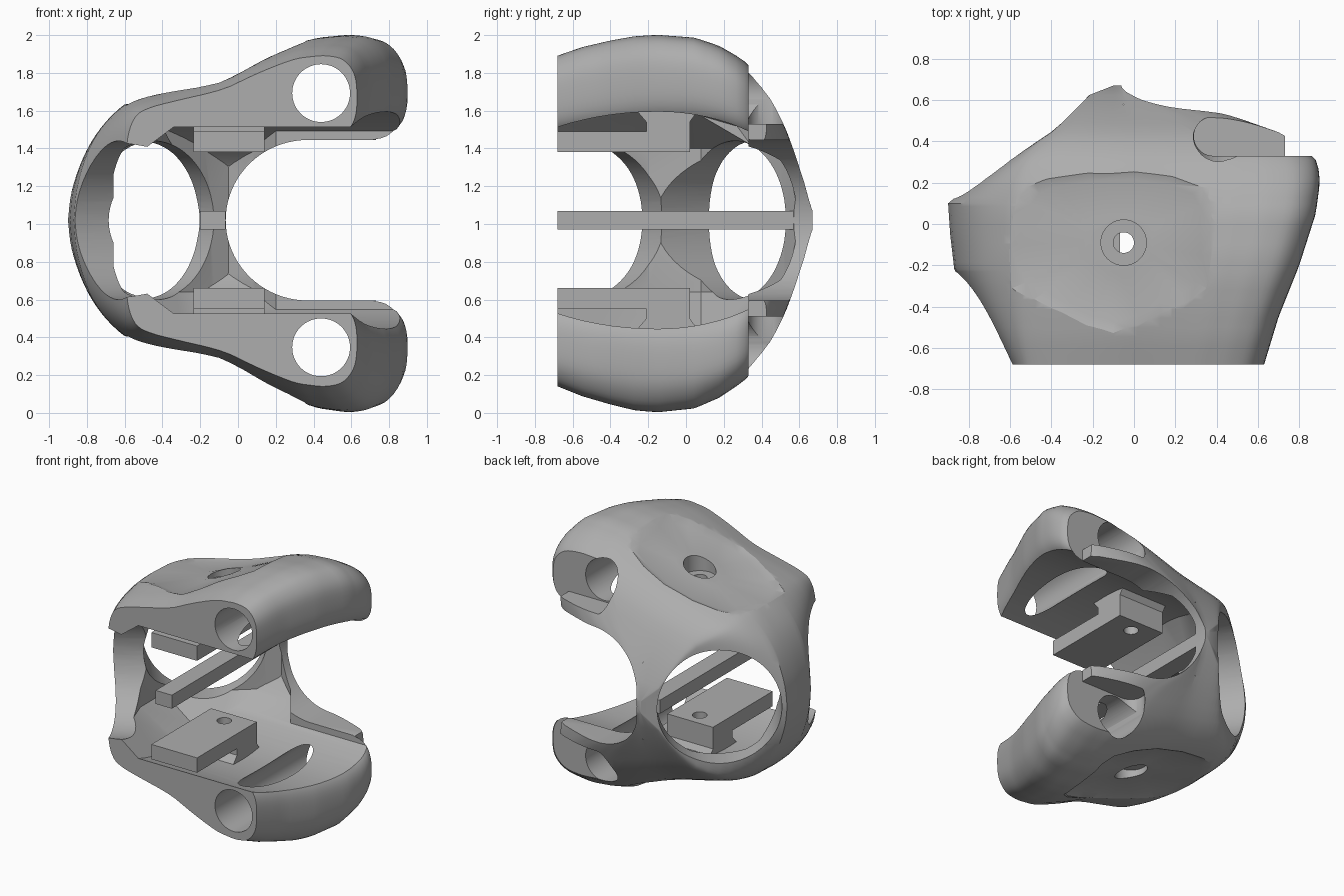
import bpy, bmesh, math
from mathutils import Vector, Matrix

if "Cube" in bpy.data.objects:
    bpy.data.objects.remove(bpy.data.objects["Cube"])

MID = 1.02  # height of the mirror plane
grey = bpy.data.materials.new("plain grey")
grey.use_nodes = True
colour = (0.42, 0.42, 0.42, 1)
grey.diffuse_color = colour
grey.node_tree.nodes["Principled BSDF"].inputs["Base Color"].default_value = colour


def finish(name, bm):
    bmesh.ops.recalc_face_normals(bm, faces=bm.faces)
    me = bpy.data.meshes.new(name)
    bm.to_mesh(me)
    bm.free()
    ob = bpy.data.objects.new(name, me)
    bpy.context.collection.objects.link(ob)
    me.materials.append(grey)
    return ob


def loft(name, rings):
    bm = bmesh.new()
    rows = [[bm.verts.new(p) for p in r] for r in rings]
    n = len(rows[0])
    for a, b in zip(rows, rows[1:]):
        for i in range(n):
            j = (i + 1) % n
            bm.faces.new((a[i], a[j], b[j], b[i]))
    bm.faces.new(rows[0])
    bm.faces.new(rows[-1])
    return finish(name, bm)


def prism(name, plan, z0, z1):
    return loft(name, [[(x, y, z) for x, y in plan] for z in (z0, z1)])


def box(name, x0, x1, y0, y1, z0, z1):
    return prism(name, [(x0, y0), (x1, y0), (x1, y1), (x0, y1)], z0, z1)


def rod(name, start, end, r, sides=64):
    a, b = Vector(start), Vector(end)
    bm = bmesh.new()
    turn = (b - a).to_track_quat('Z', 'Y').to_matrix().to_4x4()
    bmesh.ops.create_cone(bm, cap_ends=True, segments=sides, radius1=r, radius2=r,
                          depth=(b - a).length, matrix=Matrix.Translation((a + b) / 2) @ turn)
    return finish(name, bm)


def combine(ob, other, how='DIFFERENCE'):
    m = ob.modifiers.new("cut", 'BOOLEAN')
    m.operation, m.object, m.solver = how, other, 'EXACT'
    bpy.context.view_layer.objects.active = ob
    bpy.ops.object.modifier_apply(modifier=m.name)
    bpy.data.objects.remove(other)


def interp(table, t):
    for (a, p), (b, q) in zip(table, table[1:]):
        if t <= b:
            return p + (q - p) * max(0, (t - a) / (b - a))
    return table[-1][1]


def smooth_path(pts, steps=4):
    out = []
    for i in range(len(pts) - 1):
        p0, p1, p2, p3 = (Vector(pts[min(max(k, 0), len(pts) - 1)]) for k in range(i - 1, i + 3))
        for s in range(steps):
            t = s / steps
            out.append((2 * p1 + (p2 - p0) * t + (2 * p0 - 5 * p1 + 4 * p2 - p3) * t * t
                        + (3 * p1 - p0 - 3 * p2 + p3) * t ** 3) / 2)
    return out + [Vector(pts[-1])]


# Shell: a C-shaped section lofted from front to back
half = smooth_path([(-.9, 0), (-.88, .16), (-.82, .34), (-.73, .49), (-.6, .615), (-.48, .67),
                    (-.3, .72), (-.1, .775), (.18, .88), (.42, .955), (.56, .975), (.68, .98),
                    (.8, .955), (.88, .87), (.9, .74), (.885, .61), (.82, .53), (.68, .48), (.5, .3)])
height = [(-.68, .87), (-.55, .915), (-.4, .95), (-.27, .973), (-.15, .98), (.05, .965), (.18, .92),
          (.3, .85), (.38, .77), (.45, .66), (.55, .43), (.62, .23), (.67, .06)]
right = [(-.68, .63), (-.45, .7), (-.2, .8), (.05, .88), (.2, .9), (.3, .89), (.36, .83),
         (.43, .74), (.55, .4), (.6, .1), (.67, -.04)]
left = [(-.68, -.6), (-.22, -.87), (-.05, -.89), (.1, -.9), (.2, -.78), (.32, -.6), (.46, -.38),
        (.64, -.2), (.67, -.1)]
PIVOT, SOFT = -.06, 6


def squeeze(x, y, back=1):
    """Fit the section between the plan edges; back=-1 undoes it."""
    if x > PIVOT:
        k = (interp(right, y) - PIVOT) / (.9 - PIVOT)
        return PIVOT + (x - PIVOT) * k ** back
    k = (PIVOT - interp(left, y)) / (.9 + PIVOT)
    u = max((PIVOT - x) / (.9 + PIVOT), .001)
    return PIVOT - (.9 + PIVOT) * (u ** -SOFT + back * (k ** -SOFT - 1)) ** (-1 / SOFT)


def section(y):
    s = interp(height, y) / .98
    ring = [(squeeze(x, y), y, MID + h * s) for x, h in half]
    low = [(squeeze(x, y), y, MID - h * s - .035 * (h * s / .98) ** 12) for x, h in half[:0:-1]]
    return ring + low


stations = sorted({round(-.68 + i * .045, 3) for i in range(30)} | {-.22, .1, .67})
shell = loft("shell", [section(y) for y in stations])

# Hollow inside: rounded vault limited by a pentagonal plan that narrows at top and bottom
plan = [(-.45, -.8), (-.66, -.2), (-.66, .08), (-.14, .52), (-.05, .58), (.08, .5),
        (.2, .33), (1.3, .33), (1.3, -.8)]
hollow = loft("hollow", [[(x + (shift if x < -.4 else 0), y, MID + h) for x, y in plan]
                         for h, shift in ((-.65, .36), (-.38, 0), (.38, 0), (.65, .36))])
ring = [i * math.tau / 80 for i in range(80)]
vault = loft("vault", [[(x, -.15 + (1.03 if math.cos(a) < 0 else .84) * math.cos(a),
                         MID + .575 * math.sin(a)) for a in ring] for x in (-1, 1.5)])
combine(hollow, vault, 'INTERSECT')
combine(shell, hollow)

# Large round side windows and the open slot
for (x, y), (dx, dy) in [((-.53, .365), (-.6, .8)), ((-.66, -.6), (-.86, -.5))]:
    combine(shell, rod("window", (x + dx * .6, y + dy * .6, MID),
                       (x - dx * .5, y - dy * .5, MID), .42, 80))
arc = [math.pi / 2 + i * math.pi / 40 for i in range(41)]
slot = [(.37 + .435 * math.cos(a), MID + .425 * math.sin(a)) for a in arc]
slot += [(1.3, MID - .425), (1.3, MID + .425)]
combine(shell, loft("slot", [[(x, y, z) for x, z in slot] for y in (-1, 1)]))
combine(shell, box("hook_trim", .73, 1.3, .33, 1, -.5, 2.5))


def surface(x, y):
    top = [(p.x, p.y) for p in half[:48]]
    return interp(top, squeeze(x, y, -1)) * interp(height, y) / .98


outline = smooth_path([(-.59, -.31), (-.35, -.43), (-.1, -.53), (.15, -.42), (.35, -.31), (.37, 0),
                       (.33, .18), (0, .255), (-.42, .22), (-.56, .12), (-.6, -.1)], 2)
notch = [(.385 + .095 * math.cos(a), .425 + .095 * math.sin(a)) for a in arc]
notch += [(1.2, .33), (1.2, .52)]
for s in (1, -1):
    # Dished recess in the outer cap
    rings = [[(x, y, MID + s * 1.4) for x, y in outline]]
    for k, drop in ((1.01, -.004), (.88, .03), (.35, .055)):
        pts = [(-.05 + (x + .05) * k, -.09 + (y + .09) * k) for x, y in outline]
        rings.append([(x, y, MID + s * (surface(x, y) - drop)) for x, y in pts])
    combine(shell, loft("recess", rings))
    # Long bore in each arm and the notch behind it
    combine(shell, rod("bore", (.44, -1, MID + s * .673), (.44, 1, MID + s * .673), .153))
    combine(shell, prism("notch", notch, *sorted((MID + s * .51, MID + s * 1.3))))
    # Stepped hole through the cap
    combine(shell, rod("counterbore", (-.05, -.09, MID + s * .66), (-.05, -.09, MID + s * 1.2), .11, 48))
    combine(shell, rod("pin_hole", (-.05, -.09, MID + s * .3), (-.05, -.09, MID + s * 1.2), .05, 32))
    # Mounting plate and its flared foot
    side = "upper" if s > 0 else "lower"
    plate = box(side + "_plate", -.235, .14, -.68, .02, *sorted((MID + s * .36, MID + s * .47)))
    levels = ((.44, -.21, .02), (.52, -.21, .02), (.59, -.27, .07))
    foot = loft(side + "_foot", [[(-.235, a, MID + s * h), (.14, a, MID + s * h),
                                  (.14, b, MID + s * h), (-.235, b, MID + s * h)]
                                 for h, a, b in levels])
    for ob in (plate, foot):
        combine(ob, rod("pin_hole", (-.05, -.09, MID + s * .2), (-.05, -.09, MID + s * 1), .05, 32))

# Straight bar from front to back, with its end trimmed to the shell
prism("centre_bar", [(-.2, -.68), (-.067, -.68), (-.067, .655), (-.11, .64), (-.2, .59)], .97, 1.07)

for ob in bpy.context.scene.objects:
    ob.select_set(ob.type == 'MESH')
bpy.context.view_layer.objects.active = shell
bpy.ops.object.shade_smooth_by_angle(angle=math.radians(32))
